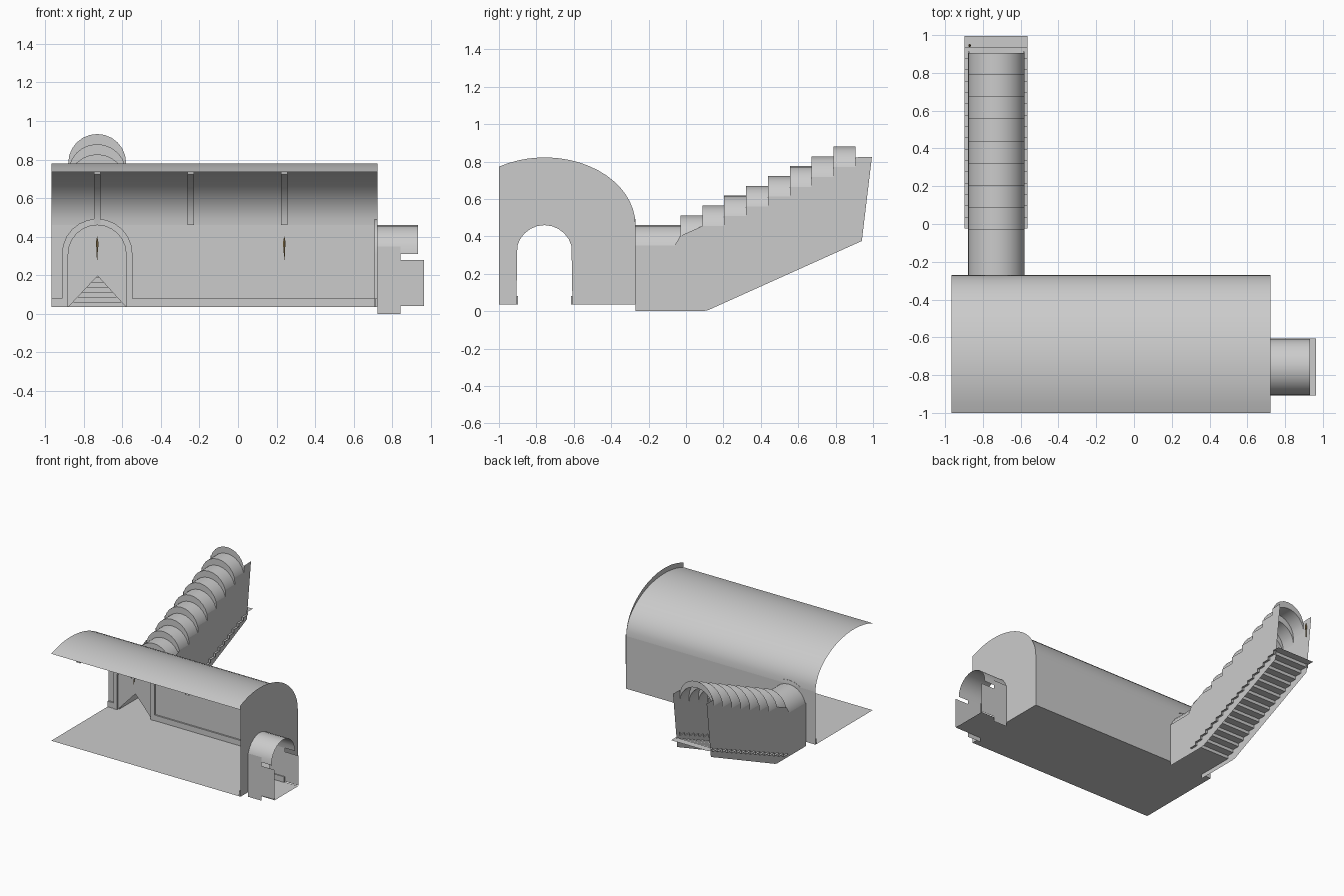
import bpy, bmesh, math

if "Cube" in bpy.data.objects:
    bpy.data.objects.remove(bpy.data.objects["Cube"])

FLOOR = 0.035
X0, X1, Y0, Y1 = -0.967, 0.723, -1.0, -0.27      # hall extents
R, SPRING = 0.15, 0.31                           # passage arch
TX, SY = -0.73, -0.757                           # passage centre lines


def finish(name, bm, mat=None):
    bmesh.ops.recalc_face_normals(bm, faces=bm.faces)
    me = bpy.data.meshes.new(name)
    bm.to_mesh(me)
    bm.free()
    ob = bpy.data.objects.new(name, me)
    bpy.context.collection.objects.link(ob)
    if mat:
        me.materials.append(mat)
    bpy.ops.object.select_all(action='DESELECT')
    ob.select_set(True)
    bpy.context.view_layer.objects.active = ob
    bpy.ops.object.shade_smooth_by_angle(angle=math.radians(35))
    return ob


def panel(name, pts):
    bm = bmesh.new()
    bm.faces.new([bm.verts.new(p) for p in pts])
    bmesh.ops.triangulate(bm, faces=bm.faces)
    return finish(name, bm)


def loft(name, rows):
    bm = bmesh.new()
    grid = [[bm.verts.new(p) for p in row] for row in rows]
    for a, b in zip(grid, grid[1:]):
        for i in range(len(a) - 1):
            bm.faces.new((a[i], a[i + 1], b[i + 1], b[i]))
    return finish(name, bm)


def box(name, lo, hi):
    bm = bmesh.new()
    bmesh.ops.create_cube(bm, size=1)
    for v in bm.verts:
        v.co = [lo[i] + (hi[i] - lo[i]) * (v.co[i] + 0.5) for i in range(3)]
    return finish(name, bm)


def arc(c, r=R, dz=0.0, n=12):
    return [(c - r * math.cos(math.pi * i / n), SPRING + dz + r * math.sin(math.pi * i / n))
            for i in range(n + 1)]


def door(c, r=R):
    return [(c - r, FLOOR)] + arc(c, r) + [(c + r, FLOOR)]


def vault(h, n=18, w=0.485):
    # from the back wall over the crown to the open front
    end = math.pi - math.acos((-1 - (Y1 - w)) / -w)
    end = math.acos((Y0 - (Y1 - w)) / w)
    return [(Y1 - w + w * math.cos(end * i / n), 0.46 + h * math.sin(end * i / n))
            for i in range(n + 1)]


# Hall shell
panel("hall_floor", [(X0, Y0, FLOOR), (X1, Y0, FLOOR), (X1, Y1, FLOOR), (X0, Y1, FLOOR)])
panel("hall_back_wall", [(X0, Y1, FLOOR)] + [(x, Y1, z) for x, z in door(TX)]
      + [(X1, Y1, FLOOR), (X1, Y1, 0.46), (X0, Y1, 0.46)])
loft("hall_vault", [[(X0, y, z), (X1, y, z)] for y, z in vault(0.32)])
panel("hall_end_wall", [(X1, Y0, FLOOR)] + [(X1, y, z) for y, z in door(SY)]
      + [(X1, Y1, FLOOR)] + [(X1, y, z) for y, z in vault(0.362)])

# Vault ribs
for k, x in enumerate((-0.73, -0.245, 0.24)):
    rows = []
    for (y, z), (yi, zi) in zip(vault(0.32), vault(0.303, w=0.485)):
        t = (Y1 - 0.485 - y) / 0.485 * 0.02
        rows.append([(x - 0.016, y, z), (x - 0.016, y + t, zi),
                     (x + 0.016, y + t, zi), (x + 0.016, y, z)])
    loft(f"vault_rib_{k + 1}", rows)

# Arch frames around both passages
D = 0.015
loft("stair_arch_frame", [[(a, Y1, b), (a, Y1 - D, b), (c, Y1 - D, d), (c, Y1, d)]
                          for (a, b), (c, d) in zip(door(TX), door(TX, 0.183))])
loft("end_arch_frame", [[(X1, a, b), (X1 - D, a, b), (X1 - D, c, d), (X1, c, d)]
                        for (a, b), (c, d) in zip(door(SY), door(SY, 0.183))])

# Hall skirting
H = 0.08
box("skirting_back", (TX + 0.183, Y1 - 0.012, FLOOR), (X1, Y1, H))
box("skirting_back_corner", (X0, Y1 - 0.012, FLOOR), (TX - 0.183, Y1, H))
box("skirting_end_front", (X1 - 0.012, Y0, FLOOR), (X1, SY - 0.183, H))
box("skirting_end_back", (X1 - 0.012, SY + 0.183, FLOOR), (X1, Y1, H))

# Side passage stub
XE = 0.963
panel("stub_floor", [(X1, SY - R, FLOOR), (XE, SY - R, FLOOR),
                     (XE, SY + R, FLOOR), (X1, SY + R, FLOOR)])
loft("stub_roof", [[(x, y, z) for y, z in arc(SY)] for x in (X1, 0.933)])
stub = [(X1, 0), (0.843, 0), (0.843, 0.04), (XE, 0.04), (XE, 0.28),
        (0.843, 0.28), (0.843, 0.35), (X1, 0.35)]
for s, n in ((-1, "front"), (1, "back")):
    panel(f"stub_wall_{n}", [(x, SY + s * R, z) for x, z in stub])
    ys = sorted((SY + s * R, SY + s * (R - 0.008)))
    box(f"stub_skirting_{n}", (X1, ys[0], FLOOR), (0.843, ys[1], H))

# Stepped barrel roof of the stair tunnel
RUN, RISE, YS = 0.117, 0.0525, -0.03
stops = [(Y1, 0), (YS, 0)]
for k in range(1, 9):
    stops += [(YS + RUN * (k - 1), RISE * k), (YS + RUN * k, RISE * k)]
stops.append((stops[-1][0], RISE * 9))
loft("stair_roof", [[(x, y, z) for x, z in arc(TX, R, dz)] for y, dz in stops])

# Stair tunnel walls with stepped tops
YW, YE = 0.94, 0.994
wall = [(Y1, 0), (0.09, 0), (0.12, 0.006), (0.16, 0.024), (YW, 0.375),
        (YW, 0.775), (YE, 0.825)] + [(y, 0.35 + dz) for y, dz in reversed(stops)]

# Stairs as a folded sheet, passing slightly through the walls
N, S0 = 17, -0.025
run, rise = (YE - S0) / N, 0.0257
steps = []
for i in range(N):
    z = FLOOR + rise * i
    steps += [(S0 + run * i, z), (S0 + run * (i + 1), z)]
loft("stairs", [[(TX - 0.167, y, z), (TX + 0.167, y, z)] for y, z in steps])
panel("stair_lobby_floor", [(TX - R, Y1, FLOOR), (TX + R, Y1, FLOOR),
                            (TX + R, S0, FLOOR), (TX - R, S0, FLOOR)])

for s, n in ((-1, "left"), (1, "right")):
    xw, xi = TX + s * R, TX + s * (R - 0.008)
    panel(f"stair_wall_{n}", [(xw, y, z) for y, z in wall])
    # zigzag skirting following the treads
    path = [(Y1, FLOOR)] + [p for p in steps[1:] if p[0] < YW]
    loft(f"stair_skirting_{n}", [[(xi, y, z), (xi, max(y - 0.02, Y1), z + 0.04),
                                  (xw, max(y - 0.02, Y1), z + 0.04)] for y, z in path])

# Small torch lamps
brown = bpy.data.materials.new("torch_brown")
brown.diffuse_color = (0.35, 0.24, 0.1, 1)
brown.use_nodes = True
brown.node_tree.nodes["Principled BSDF"].inputs["Base Color"].default_value = brown.diffuse_color
for k, (x, y, z) in enumerate(((TX, -0.285, 0.28), (0.24, -0.285, 0.28), (-0.87, 0.945, 0.67))):
    bm = bmesh.new()
    for h, d, r1, r2 in ((0.04, 0.08, 0.002, 0.005), (0.08, 0.025, 0.008, 0.008),
                         (0.105, 0.03, 0.008, 0.001)):
        g = bmesh.ops.create_cone(bm, cap_ends=True, segments=6, radius1=r1, radius2=r2, depth=d)
        bmesh.ops.translate(bm, verts=g["verts"], vec=(x, y, z + h))
    finish(f"torch_{k + 1}", bm, brown)
